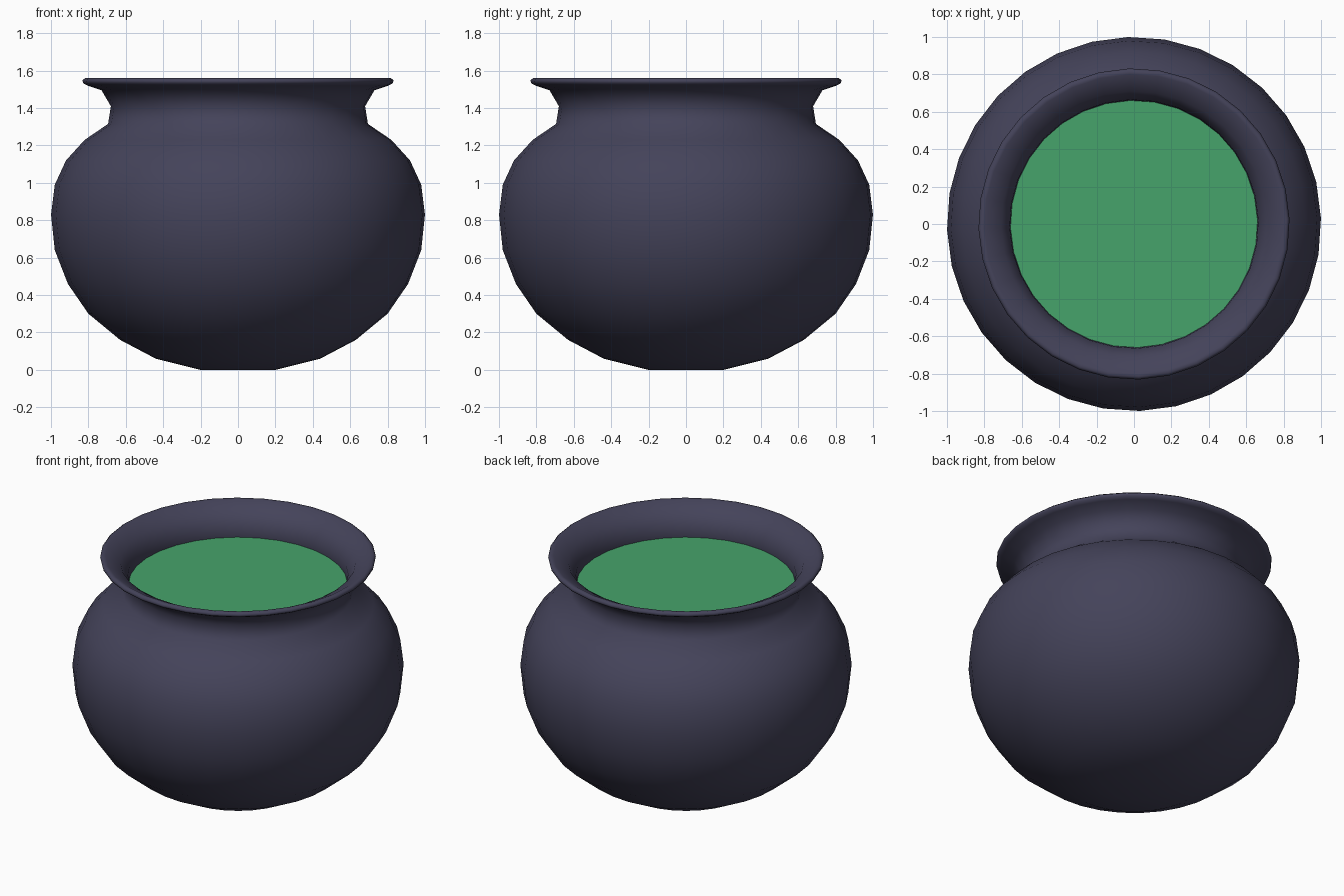
import bpy, bmesh, math

if "Cube" in bpy.data.objects:
    bpy.data.objects.remove(bpy.data.objects["Cube"])

SIDES = 32
TURN = math.radians(1.75)


def material(name, rgb):
    m = bpy.data.materials.new(name)
    m.diffuse_color = (*rgb, 1.0)
    m.use_nodes = True
    m.node_tree.nodes["Principled BSDF"].inputs["Base Color"].default_value = m.diffuse_color
    return m


def add_object(name, bm, mat, smooth):
    me = bpy.data.meshes.new(name)
    for f in bm.faces:
        f.smooth = smooth
    bm.to_mesh(me)
    bm.free()
    me.materials.append(mat)
    ob = bpy.data.objects.new(name, me)
    bpy.context.collection.objects.link(ob)
    return ob


def lathe(name, profile, mat):
    """Spin a (radius, height) profile around the z axis."""
    bm = bmesh.new()
    verts = [bm.verts.new((r * math.cos(TURN), r * math.sin(TURN), z)) for r, z in profile]
    edges = [bm.edges.new(pair) for pair in zip(verts, verts[1:])]
    bmesh.ops.spin(bm, geom=verts + edges, cent=(0, 0, 0), axis=(0, 0, 1),
                   angle=math.tau, steps=SIDES, use_merge=True)
    bmesh.ops.remove_doubles(bm, verts=bm.verts[:], dist=0.0005)
    bmesh.ops.recalc_face_normals(bm, faces=bm.faces[:])
    return add_object(name, bm, mat, True)


iron = material("dark iron", (0.058, 0.056, 0.102))
green = material("green brew", (0.061, 0.366, 0.147))

# Pot: outer belly, neck, rolled rim, then the inner wall
outer = [(0, 0), (0.20, 0), (0.44, 0.06), (0.63, 0.16), (0.80, 0.30), (0.91, 0.46),
         (0.98, 0.64), (1.0, 0.83), (0.98, 0.99), (0.92, 1.12), (0.82, 1.23),
         (0.695, 1.315), (0.68, 1.41), (0.73, 1.495)]
rim = [(0.805, 1.52), (0.828, 1.533), (0.832, 1.548), (0.818, 1.56), (0.80, 1.557)]
inner = [(0.71, 1.51), (0.665, 1.43), (0.66, 1.36), (0.67, 1.31), (0.79, 1.21),
         (0.89, 1.10), (0.96, 0.83), (0.88, 0.47), (0.60, 0.19), (0, 0.04)]
lathe("cauldron_pot", outer + rim + inner, iron)

# Flat liquid surface filling the neck
bm = bmesh.new()
ring = [bm.verts.new((0.662 * math.cos(TURN + math.tau * i / SIDES),
                      0.662 * math.sin(TURN + math.tau * i / SIDES), 1.37))
        for i in range(SIDES)]
bm.faces.new(ring)
add_object("liquid_surface", bm, green, False)
